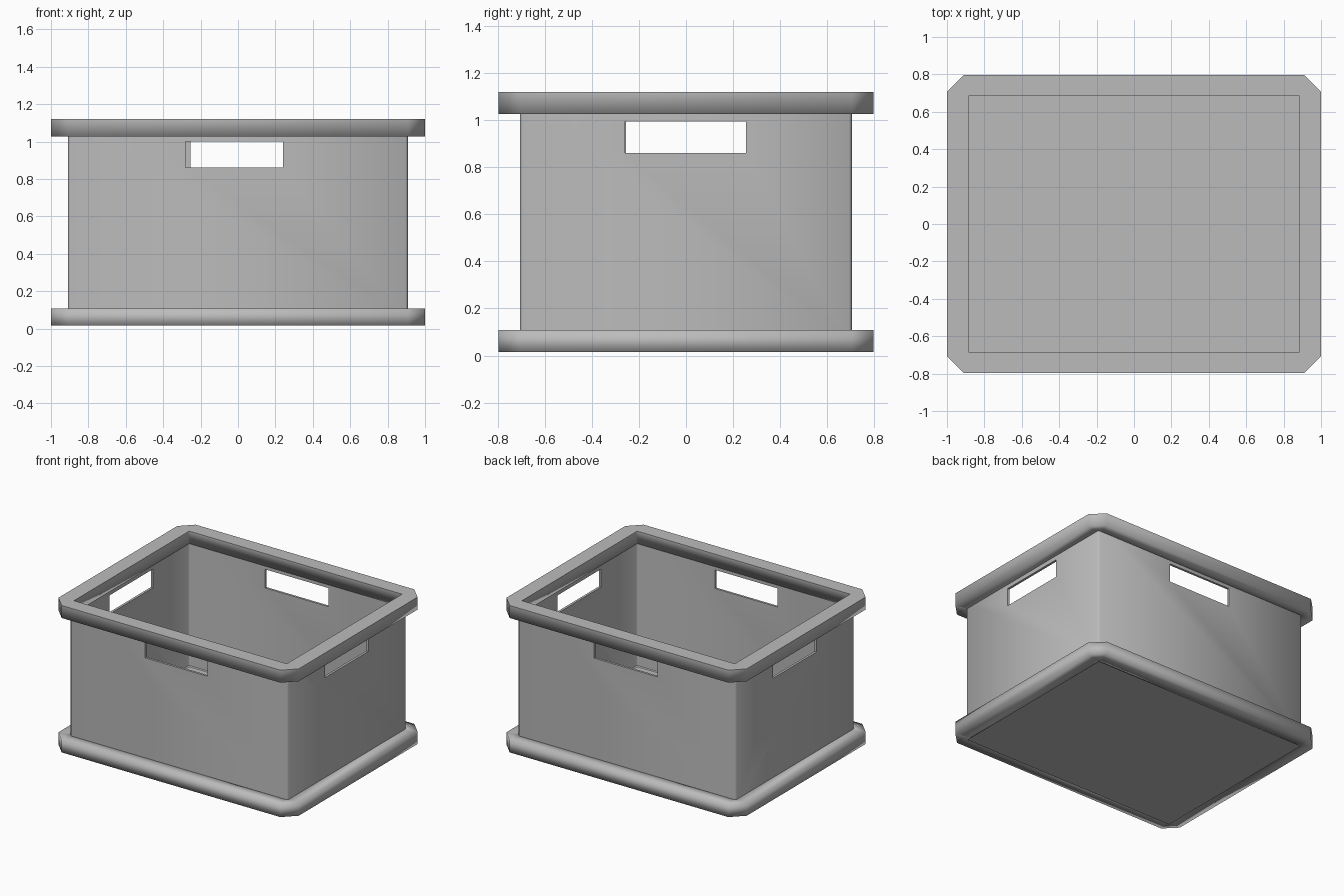
import bpy
import bmesh

if "Cube" in bpy.data.objects:
    bpy.data.objects.remove(bpy.data.objects["Cube"], do_unlink=True)

GREY = (0.5, 0.5, 0.5, 1)
plastic = bpy.data.materials.new("grey_plastic")
plastic.use_nodes = True
plastic.diffuse_color = GREY
plastic.node_tree.nodes["Principled BSDF"].inputs["Base Color"].default_value = GREY


def make_object(name, bm):
    bmesh.ops.recalc_face_normals(bm, faces=bm.faces)
    mesh = bpy.data.meshes.new(name)
    bm.to_mesh(mesh)
    bm.free()
    mesh.materials.append(plastic)
    obj = bpy.data.objects.new(name, mesh)
    bpy.context.collection.objects.link(obj)
    return obj


def outline(bm, hx, hy, cut, z):
    """Rectangle with cut corners, as a loop of eight vertices."""
    points = [(hx, cut - hy), (hx, hy - cut), (hx - cut, hy), (cut - hx, hy),
              (-hx, hy - cut), (-hx, cut - hy), (cut - hx, -hy), (hx - cut, -hy)]
    return [bm.verts.new((x, y, z)) for x, y in points]


def frame(name, outer, inner, z0, z1):
    """Closed rectangular ring; outer and inner are (half x, half y, corner cut)."""
    bm = bmesh.new()
    loops = [outline(bm, *outer, z0), outline(bm, *outer, z1),
             outline(bm, *inner, z1), outline(bm, *inner, z0)]
    for k in range(4):
        a, b = loops[k], loops[(k + 1) % 4]
        for i in range(8):
            j = (i + 1) % 8
            bm.faces.new((a[i], a[j], b[j], b[i]))
    return make_object(name, bm)


def box(name, x0, x1, y0, y1, z0, z1):
    bm = bmesh.new()
    bmesh.ops.create_cube(bm, size=1)
    for v in bm.verts:
        v.co = (x1 if v.co.x > 0 else x0, y1 if v.co.y > 0 else y0,
                z1 if v.co.z > 0 else z0)
    return make_object(name, bm)


def smooth(obj, flat_top=False):
    for p in obj.data.polygons:
        p.use_smooth = not (flat_top and p.normal.z > 0.9)


# Walls with rounded corners
walls = frame("walls", (0.908, 0.705, 0.012), (0.89, 0.688, 0.006), 0.05, 1.07)

# Hand holes, one in each wall
holes = [(-0.28, 0.24, -0.8, -0.6, 0.86, 1.0), (-0.255, 0.27, 0.6, 0.8, 0.86, 1.0),
         (0.8, 1.0, -0.26, 0.255, 0.86, 0.995), (-1.0, -0.8, -0.255, 0.26, 0.855, 0.995)]
for bounds in holes:
    cutter = box("hand_hole_cutter", *bounds)
    cutter.hide_render = True
    mod = walls.modifiers.new("hand_hole", "BOOLEAN")
    mod.operation = "DIFFERENCE"
    mod.solver = "EXACT"
    mod.object = cutter
    bpy.context.view_layer.objects.active = walls
    bpy.ops.object.modifier_apply(modifier=mod.name)
    bpy.data.objects.remove(cutter, do_unlink=True)

for o in bpy.context.selected_objects:
    o.select_set(False)
walls.select_set(True)
bpy.context.view_layer.objects.active = walls
bpy.ops.object.shade_smooth_by_angle(angle=0.9)

# Thick rims with chamfered corners at the top and the base
RIM_OUT, RIM_IN = (1.0, 0.796, 0.09), (0.886, 0.685, 0.002)
top_rim = frame("top_rim", RIM_OUT, RIM_IN, 1.026, 1.12)
smooth(top_rim, flat_top=True)
base_rim = frame("base_rim", RIM_OUT, RIM_IN, 0.015, 0.108)
smooth(base_rim)

# Floor inside the crate
box("floor", -0.888, 0.888, -0.687, 0.687, 0.02, 0.1)

# Thin sheet under the base
bm = bmesh.new()
outline_loop = outline(bm, 0.9, 0.7, 0.002, 0)
bm.faces.new(outline_loop[::-1])
sheet = make_object("underside_sheet", bm)
if sheet.data.polygons[0].normal.z > 0:
    sheet.data.flip_normals()
